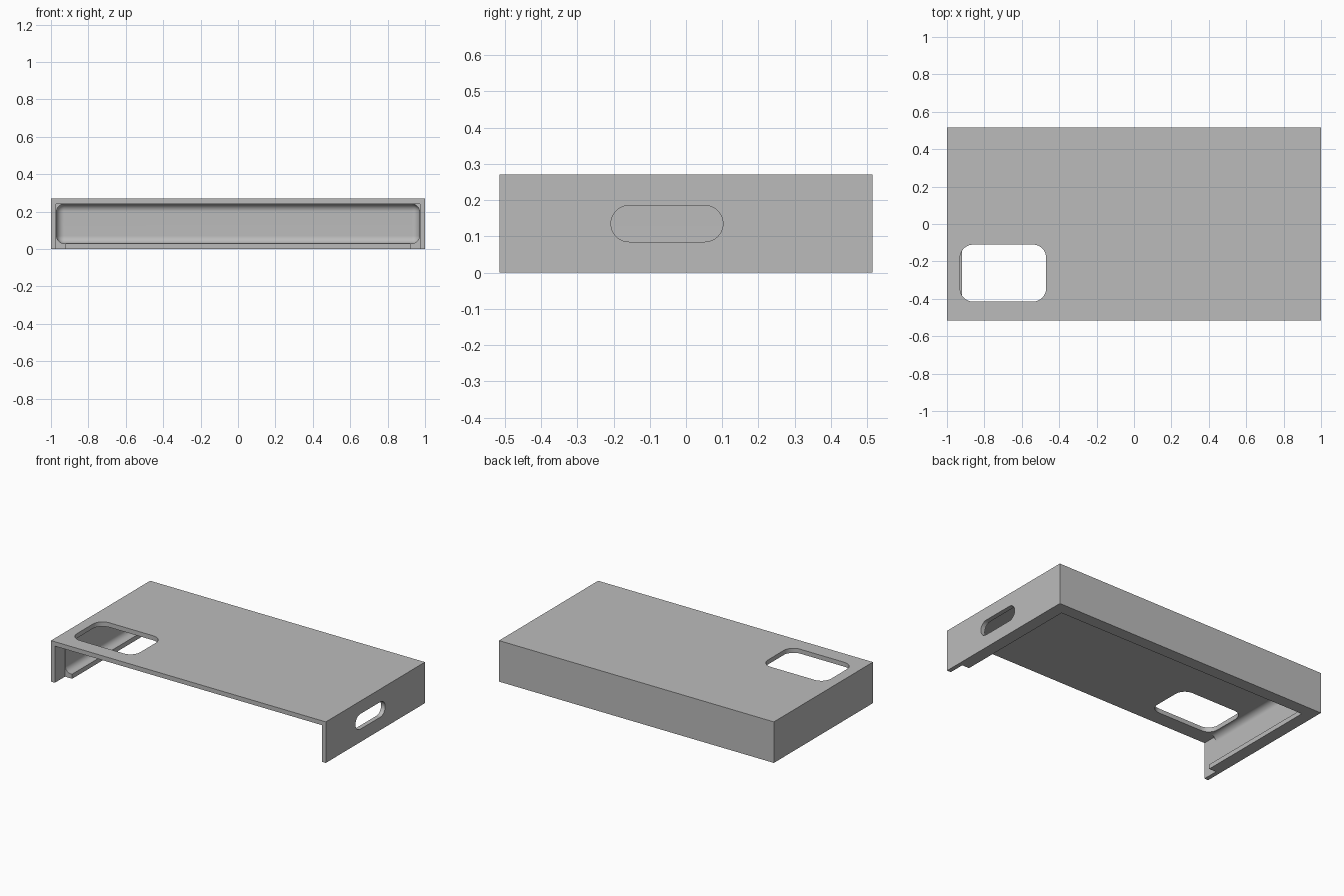
import bpy
import bmesh
from mathutils import Vector

cube = bpy.data.objects.get("Cube")
if cube:
    bpy.data.objects.remove(cube, do_unlink=True)

grey = bpy.data.materials.new("plain grey")
grey.use_nodes = True
grey.diffuse_color = (0.5, 0.5, 0.5, 1)
grey.node_tree.nodes["Principled BSDF"].inputs["Base Color"].default_value = (0.5, 0.5, 0.5, 1)


def box(name, low, high, radius=0, axis=None, segments=8):
    """Box between two corners; rounds every edge, or only those along an axis."""
    low, high = Vector(low), Vector(high)
    bm = bmesh.new()
    bmesh.ops.create_cube(bm, size=1)
    for v in bm.verts:
        v.co = (low + high) / 2 + v.co * (high - low)
    if radius:
        edges = [e for e in bm.edges if axis is None
                 or abs((e.verts[0].co - e.verts[1].co).normalized()[axis]) > 0.9]
        bmesh.ops.bevel(bm, geom=edges, offset=radius, segments=segments,
                        profile=0.5, affect="EDGES", clamp_overlap=True)
    mesh = bpy.data.meshes.new(name)
    bm.to_mesh(mesh)
    bm.free()
    mesh.materials.append(grey)
    obj = bpy.data.objects.new(name, mesh)
    bpy.context.collection.objects.link(obj)
    return obj


# Outer shell
cover = box("cover_shell", (-1, -0.515, 0), (1, 0.515, 0.27))

cutters = [
    # Rounded inner cavity, open at the front
    box("cavity", (-0.97, -0.7, 0.03), (0.97, 0.485, 0.24), 0.04),
    # Square front mouth, ahead of the bottom lip
    box("front_mouth", (-0.972, -0.6, -0.1), (0.972, -0.41, 0.241)),
    # Bottom opening, leaving a lip on three sides
    box("bottom_opening", (-0.92, -0.65, -0.1), (0.92, 0.435, 0.1)),
    # Window in the top
    box("top_window", (-0.93, -0.415, 0.15), (-0.47, -0.11, 0.4), 0.07, axis=2),
    # Rounded slot in the left wall
    box("side_slot", (0.9, -0.207, 0.085), (1.1, 0.102, 0.185), 0.0499, axis=0, segments=12),
]

bpy.ops.object.select_all(action="DESELECT")
cover.select_set(True)
bpy.context.view_layer.objects.active = cover
for cutter in cutters:
    cutter.hide_render = True
    cut = cover.modifiers.new(cutter.name, "BOOLEAN")
    cut.operation = "DIFFERENCE"
    cut.solver = "EXACT"
    cut.object = cutter
    bpy.ops.object.modifier_apply(modifier=cut.name)
    bpy.data.objects.remove(cutter, do_unlink=True)

# Smooth fillets, crisp edges and flat walls
bpy.ops.object.shade_smooth_by_angle()
weighted = cover.modifiers.new("flat_walls", "WEIGHTED_NORMAL")
weighted.keep_sharp = True
